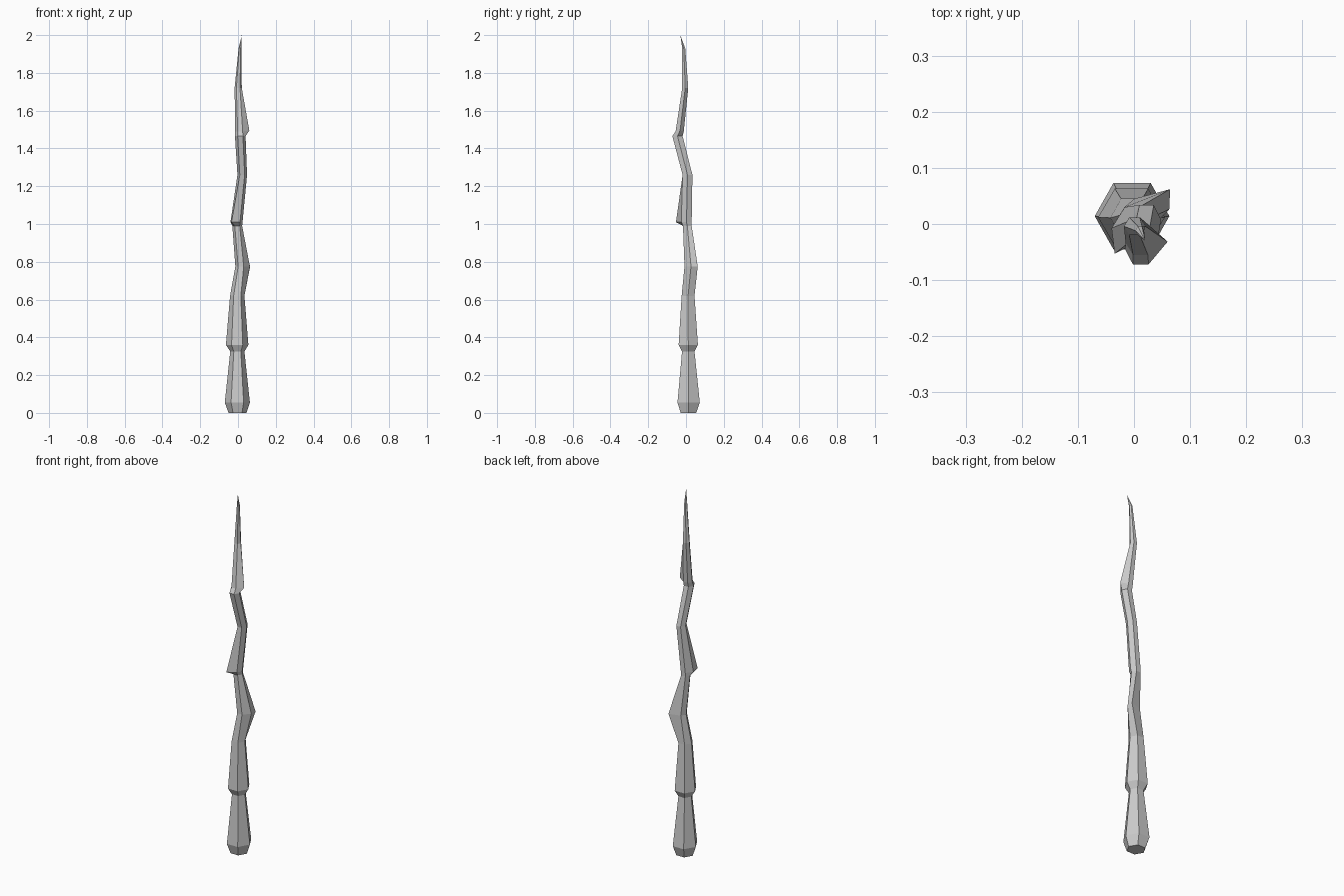
import bpy, bmesh
from math import cos, sin, radians

# Hexagonal cross-sections: z, x min, x max, y min, y max, {corner: (dx, dy, dz) spur offset}
RINGS = [
    (0.00, -0.05, 0.045, -0.028, 0.054, {}),
    (0.055, -0.07, 0.063, -0.045, 0.073, {}),
    (0.325, -0.041, 0.034, -0.021, 0.045, {}),
    (0.36, -0.064, 0.055, -0.039, 0.063, {}),
    (0.62, -0.042, 0.034, -0.023, 0.045, {}),
    (0.775, -0.014, 0.045, -0.008, 0.045, {0: (0.018, 0.008, 0), 1: (0.034, 0.017, 0)}),
    (0.99, -0.03, 0.022, -0.016, 0.03, {}),
    (1.01, -0.03, 0.024, -0.025, 0.03, {3: (-0.01, -0.01, 0), 4: (-0.018, -0.028, 0)}),
    (1.26, -0.003, 0.048, -0.018, 0.034, {}),
    (1.465, -0.016, 0.04, -0.072, -0.018, {}),
    (1.49, -0.015, 0.038, -0.055, -0.012, {0: (0.022, 0.002, 0.005)}),
    (1.72, -0.018, 0.02, -0.02, 0.012, {}),
    (1.93, 0.003, 0.018, -0.02, -0.004, {}),
]
TIP = (0.02, -0.03, 2.0)


def add_ring(bm, z, x0, x1, y0, y1, spurs):
    verts = []
    for i in range(6):
        a = radians(60 * i)
        dx, dy, dz = spurs.get(i, (0, 0, 0))
        x = (x0 + x1) / 2 + (x1 - x0) / 2 * cos(a) + dx
        y = (y0 + y1) / 2 + (y1 - y0) / 2 * sin(a) / sin(radians(60)) + dy
        verts.append(bm.verts.new((x, y, z + dz)))
    return verts


# Gnarled wooden wand: loft the sections, cap the base, close to a point
bm = bmesh.new()
rings = [add_ring(bm, *r) for r in RINGS]
bm.faces.new(rings[0][::-1])
for low, high in zip(rings, rings[1:]):
    for i in range(6):
        j = (i + 1) % 6
        bm.faces.new((low[i], low[j], high[j], high[i]))
tip = bm.verts.new(TIP)
for i in range(6):
    bm.faces.new((rings[-1][i], rings[-1][(i + 1) % 6], tip))
bmesh.ops.recalc_face_normals(bm, faces=bm.faces)

mesh = bpy.data.meshes.new("gnarled_stick")
bm.to_mesh(mesh)
bm.free()
stick = bpy.data.objects.new("gnarled_stick", mesh)
bpy.context.collection.objects.link(stick)
